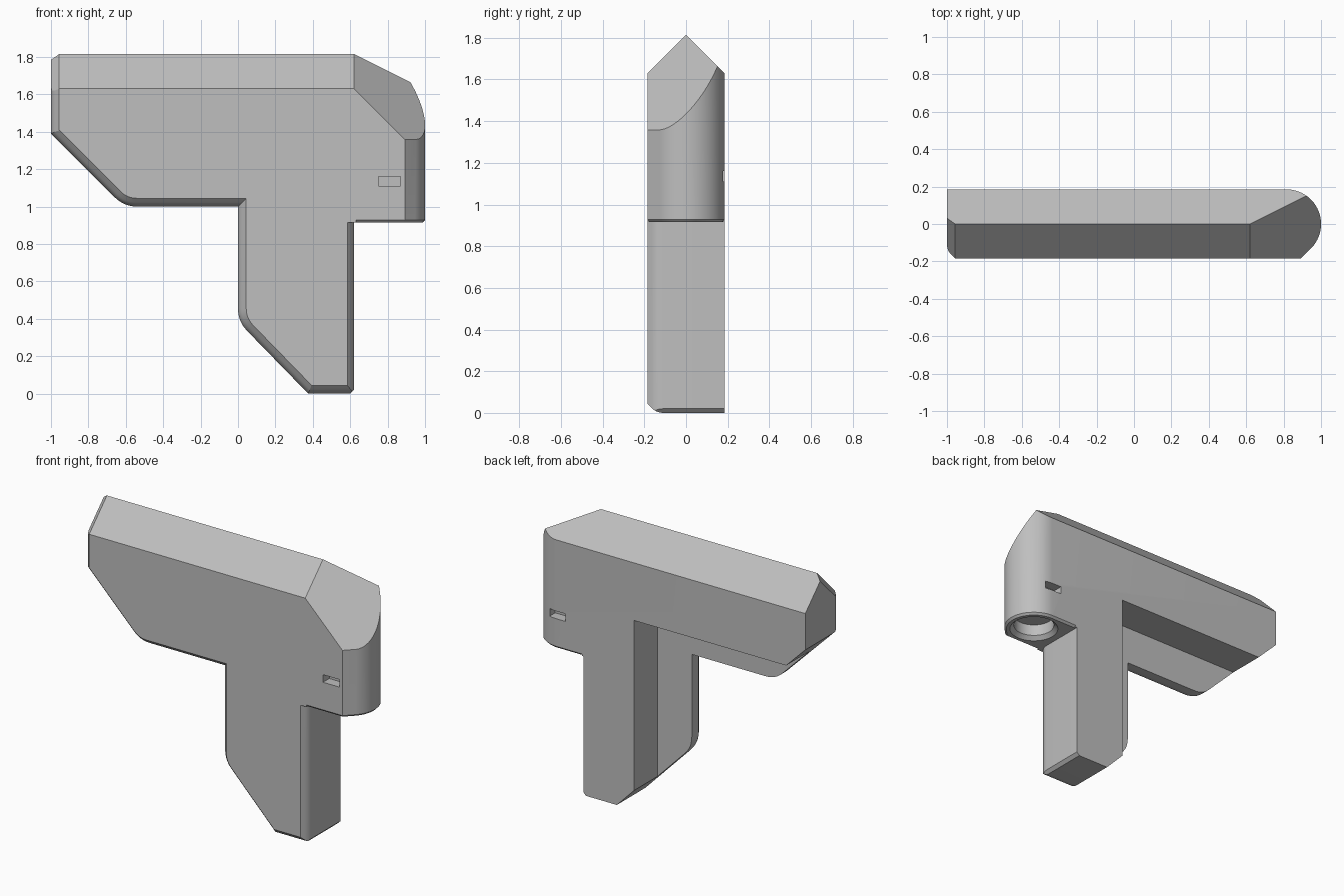
import bpy, bmesh, math
from mathutils import Vector, Matrix

cube = bpy.data.objects.get("Cube")
if cube:
    bpy.data.objects.remove(cube, do_unlink=True)

HALF = 0.185            # half thickness
HEAD_X = 0.815          # centre of the rounded end
HEAD_BASE = 0.915
RIDGE = 1.815           # height of the roof ridge

grey = bpy.data.materials.new("plain grey")
grey.use_nodes = True
colour = (0.52, 0.52, 0.52, 1)
grey.diffuse_color = colour
grey.node_tree.nodes["Principled BSDF"].inputs["Base Color"].default_value = colour


def make_object(name, bm):
    bm.normal_update()
    bmesh.ops.recalc_face_normals(bm, faces=bm.faces[:])
    mesh = bpy.data.meshes.new(name)
    bm.to_mesh(mesh)
    bm.free()
    mesh.materials.append(grey)
    obj = bpy.data.objects.new(name, mesh)
    bpy.context.collection.objects.link(obj)
    return obj


def loft(loops):
    """Closed solid through a series of equal-length loops."""
    bm = bmesh.new()
    rings = [[bm.verts.new(p) for p in loop] for loop in loops]
    bm.faces.new(rings[0])
    bm.faces.new(rings[-1])
    for lower, upper in zip(rings, rings[1:]):
        for i in range(len(lower)):
            bm.faces.new((lower[i - 1], lower[i], upper[i], upper[i - 1]))
    return bm


def rounded(prev, corner, nxt, size, steps=6):
    """Points of a soft corner between two edges."""
    a = corner + (prev - corner).normalized() * size
    b = corner + (nxt - corner).normalized() * size
    ts = [i / steps for i in range(steps + 1)]
    return [a * (1 - t) ** 2 + corner * (2 * t * (1 - t)) + b * (t * t) for t in ts]


def inset(points, weights, d):
    """Move each edge of a clockwise outline inward by d times its weight."""
    out = []
    n = len(points)
    for i, p in enumerate(points):
        norms = []
        for j in (i - 1, i):
            e = (points[(j + 1) % n] - points[j]).normalized()
            norms.append(Vector((e.y, -e.x)))
        shift = Vector((d * weights[i - 1], d * weights[i]))
        out.append(p + Matrix(norms).inverted() @ shift)
    return out


def slice_off(bm, point, normal):
    """Remove everything beyond a plane and close the cut."""
    bm.normal_update()
    cut = bmesh.ops.bisect_plane(bm, geom=bm.verts[:] + bm.edges[:] + bm.faces[:], dist=1e-5,
                                 plane_co=Vector(point), plane_no=Vector(normal).normalized(),
                                 clear_outer=True)
    edges = [e for e in cut["geom_cut"] if isinstance(e, bmesh.types.BMEdge) and e.is_boundary]
    bmesh.ops.contextual_create(bm, geom=edges)


# Side outline, clockwise, with the inward softening of each edge
corners = [Vector(c) for c in ((-1, 2), (1.1, 2), (1.1, HEAD_BASE), (0.62, HEAD_BASE), (0.62, 0),
                               (0.375, 0), (0, 0.385), (0, 1), (-0.61, 1), (-1, 1.39))]
edge_weight = [0, 0, 0, 0.8, 1, 1, 1, 1, 1, 1]
outline, weights = [], []
for i, c in enumerate(corners):
    pts = [c]
    if i in (6, 8):
        pts = rounded(corners[i - 1], c, corners[i + 1], 0.07)
    outline += pts
    weights += [1] * (len(pts) - 1) + [edge_weight[i]]

# Layers through the thickness: slanted lip, quarter round, then straight
RADIUS = 0.075
layers = [(-HALF, RADIUS * (2 - math.sqrt(2)))]
for i in range(6):
    a = math.radians(45 + 9 * i)
    layers.append((-HALF + RADIUS * (1 - math.cos(a)), RADIUS * (1 - math.sin(a))))
layers.append((HALF, 0))
bm = loft([[(p.x, y, p.y) for p in inset(outline, weights, d)] for y, d in layers])

# Rounded end with a slanted front corner
angles = [math.radians(-45 + 5 * i) for i in range(27)]
for a in angles:
    n = Vector((math.cos(a), math.sin(a), 0))
    slice_off(bm, Vector((HEAD_X, 0, 0)) + n * HALF, n)

# Roof slopes, hip, roof end chamfer and grip corner
slice_off(bm, (0, 0, RIDGE), (0, -1, 1))
slice_off(bm, (0, 0, RIDGE), (0, 1, 1))
slice_off(bm, (0.62, 0, RIDGE), (1, -1, 1))
slice_off(bm, (-0.956, 0, RIDGE), (-math.sqrt(2), -1, 1))
slice_off(bm, (0.62, 0, 0.02), (1, 0, -1))
body = make_object("body", bm)


def cut_with(name, bm):
    """Subtract a closed shape from the body."""
    cutter = make_object(name, bm)
    cutter.hide_render = True
    mod = body.modifiers.new(name, 'BOOLEAN')
    mod.operation = 'DIFFERENCE'
    mod.solver = 'EXACT'
    mod.object = cutter
    bpy.context.view_layer.objects.active = body
    bpy.ops.object.modifier_apply(modifier=mod.name)
    bpy.data.objects.remove(cutter, do_unlink=True)


def box(x0, x1, y0, y1, z0, z1):
    return loft([[(x0, y0, z), (x1, y0, z), (x1, y1, z), (x0, y1, z)] for z in (z0, z1)])


# Step on the back, leaving a thin front flange
cut_with("back_step", box(-2, 0.25, -0.06, 1, -1, 1.25))

# Slots on both sides of the head
for y in (-0.22, 0.22):
    cut_with("side_slot", box(0.75, 0.87, y - 0.1, y + 0.1, 1.11, 1.16))


def head_plan(grow, z):
    """Open path around the head, moved outward by grow."""
    r = HALF + grow
    path = [(0.63, -r, z), (HEAD_X + r * math.tan(math.radians(22.5)), -r, z)]
    path += [(HEAD_X + r * math.cos(a), r * math.sin(a), z) for a in angles]
    return path + [(HEAD_X, r, z), (0.63, r, z)]


# Small chamfer around the base of the head
edge_paths = [head_plan(-0.018, HEAD_BASE - 0.005), head_plan(0.01, HEAD_BASE + 0.023),
              head_plan(0.01, HEAD_BASE - 0.005)]
cut_with("rim_chamfer", loft(list(zip(*edge_paths))))

# Round socket with a flared mouth under the head
socket = ((0.17, -0.02), (0.125, 0.025), (0.125, 0.1))
turns = [math.tau * k / 48 for k in range(48)]
cut_with("socket", loft([[(HEAD_X + r * math.cos(t), r * math.sin(t), HEAD_BASE + dz)
                          for t in turns] for r, dz in socket]))

# Smooth shading on the curves only
bpy.ops.object.select_all(action='DESELECT')
body.select_set(True)
bpy.context.view_layer.objects.active = body
bpy.ops.object.shade_smooth_by_angle(angle=math.radians(20))
